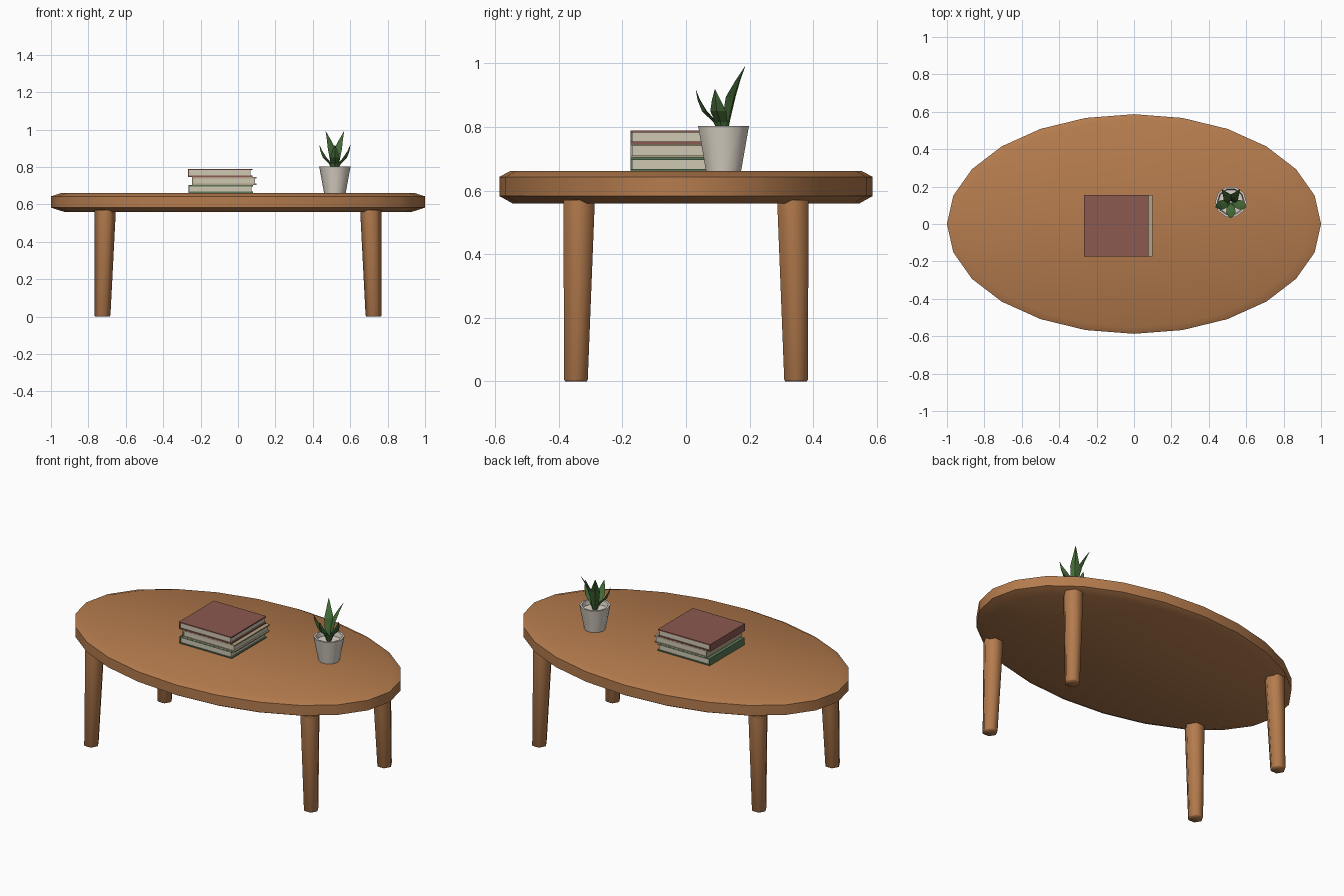
import bpy, bmesh, math
from mathutils import Vector

if "Cube" in bpy.data.objects:
    bpy.data.objects.remove(bpy.data.objects["Cube"])


def material(name, rgb):
    m = bpy.data.materials.new(name)
    m.diffuse_color = (*rgb, 1)
    m.use_nodes = True
    m.node_tree.nodes["Principled BSDF"].inputs["Base Color"].default_value = m.diffuse_color
    return m


WOOD = material("wood", (0.46, 0.2, 0.075))
POT = material("ceramic", (0.72, 0.66, 0.58))
LEAF = material("leaf_green", (0.06, 0.15, 0.04))
PAPER = material("paper", (0.62, 0.57, 0.45))
RED = material("red_cover", (0.26, 0.1, 0.08))
TAN = material("tan_cover", (0.45, 0.37, 0.24))
GREEN = material("green_cover", (0.1, 0.18, 0.1))


def finish(name, bm, mat, smooth=None):
    bmesh.ops.recalc_face_normals(bm, faces=bm.faces)
    mesh = bpy.data.meshes.new(name)
    bm.to_mesh(mesh)
    bm.free()
    mesh.materials.append(mat)
    ob = bpy.data.objects.new(name, mesh)
    bpy.context.collection.objects.link(ob)
    if smooth:
        bpy.ops.object.select_all(action='DESELECT')
        ob.select_set(True)
        bpy.context.view_layer.objects.active = ob
        bpy.ops.object.shade_smooth_by_angle(angle=math.radians(smooth))
    return ob


def loft(name, rings, sides, mat, smooth):
    """Stack of ellipses (cx, cy, z, rx, ry), capped at both ends."""
    bm = bmesh.new()
    loops = []
    for cx, cy, z, rx, ry in rings:
        loops.append([bm.verts.new((cx + rx * math.cos(math.tau * i / sides),
                                    cy + ry * math.sin(math.tau * i / sides), z))
                      for i in range(sides)])
    for a, b in zip(loops, loops[1:]):
        for i in range(sides):
            j = (i + 1) % sides
            bm.faces.new((a[i], a[j], b[j], b[i]))
    bm.faces.new(loops[0])
    bm.faces.new(loops[-1])
    return finish(name, bm, mat, smooth)


def add_box(bm, lo, hi):
    vs = bmesh.ops.create_cube(bm, size=1)["verts"]
    for v in vs:
        v.co = [(a + b) / 2 + c * (b - a) for a, b, c in zip(lo, hi, v.co)]


# Oval top with chamfered rims
TOP = [(0.56, 0.93), (0.583, 1), (0.643, 1), (0.662, 0.94)]
loft("table_top", [(0, 0, z, s, 0.587 * s) for z, s in TOP], 24, WOOD, 50)

# Four tapered, splayed legs with a small foot chamfer
for sx, xn in ((-1, "left"), (1, "right")):
    for sy, yn in ((-1, "front"), (1, "back")):
        loft(f"{yn}_{xn}_leg",
             [(sx * x, sy * y, z, r, r) for x, y, z, r in (
                 (0.725, 0.346, 0, 0.039), (0.725, 0.346, 0.006, 0.043),
                 (0.71, 0.336, 0.57, 0.057))], 6, WOOD, 65)

# Three books: two boards and a spine around a page block
T = 0.007
for name, x, z, mat in (("bottom_book", -0.265, 0.661, GREEN),
                        ("middle_book", -0.245, 0.704, TAN),
                        ("top_book", -0.268, 0.747, RED)):
    x1, z1, y0, y1 = x + 0.345, z + 0.0425, -0.174, 0.156
    bm = bmesh.new()
    add_box(bm, (x, y0, z), (x1, y1, z + T))
    add_box(bm, (x, y0, z1 - T), (x1, y1, z1))
    add_box(bm, (x, y0, z + T), (x + T, y1, z1 - T))
    finish(name + "_cover", bm, mat)
    bm = bmesh.new()
    add_box(bm, (x + T, y0 + 0.005, z + T), (x1 - 0.009, y1 - 0.005, z1 - T))
    finish(name + "_pages", bm, PAPER)

# Tapered pot, open at the top
PX, PY = 0.518, 0.118
loft("plant_pot", [(PX, PY, z, r, r) for z, r in (
    (0.661, 0.058), (0.803, 0.084), (0.803, 0.073), (0.775, 0.068))],
    10, POT, 40)


# Pointed leaves, folded along the midrib
def leaf(name, angle, path):
    out = Vector((math.cos(angle), math.sin(angle), 0))
    side = Vector((-out.y, out.x, 0))
    bm = bmesh.new()
    rows = []
    for r, z, w in path:
        mid = Vector((PX, PY, z)) + out * r
        back = mid + out * w * 0.5
        inner = mid - out * w * 0.1
        rows.append([bm.verts.new(p) for p in
                     (mid - side * w, back, mid + side * w, inner)])
    for a, b in zip(rows, rows[1:]):
        for i in range(4):
            j = (i + 1) % 4
            bm.faces.new((a[i], a[j], b[j], b[i]))
    bm.faces.new(rows[0])
    bm.faces.new(rows[-1])
    finish(name, bm, LEAF)


SHORT = [(0.006, 0.774, 0.01), (0.022, 0.815, 0.02), (0.055, 0.85, 0.026),
         (0.075, 0.885, 0.014), (0.087, 0.918, 0.001)]
TALL = [(0.006, 0.774, 0.01), (0.012, 0.83, 0.022), (0.028, 0.895, 0.026),
        (0.055, 0.945, 0.013), (0.083, 0.99, 0.001)]
for n, deg, path in (("front", -90, SHORT), ("right", -18, SHORT),
                     ("left", 198, SHORT), ("back_right", 54, TALL),
                     ("back_left", 126, TALL)):
    leaf(n + "_leaf", math.radians(deg), path)
